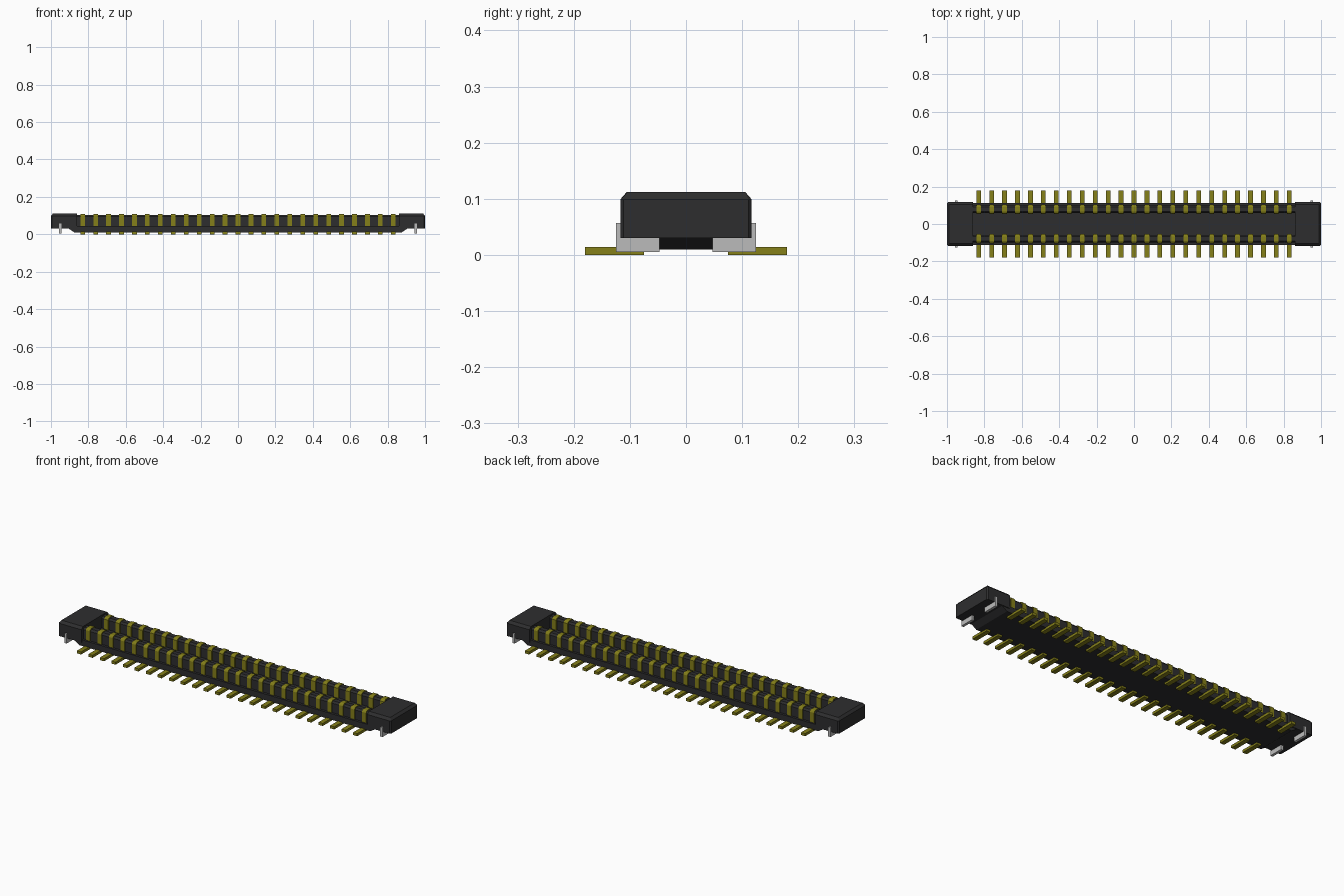
import bpy, bmesh, math

cube = bpy.data.objects.get("Cube")
if cube:
    bpy.data.objects.remove(cube, do_unlink=True)


def material(name, rgb):
    m = bpy.data.materials.new(name)
    m.diffuse_color = (*rgb, 1)
    m.use_nodes = True
    m.node_tree.nodes["Principled BSDF"].inputs["Base Color"].default_value = (*rgb, 1)
    return m


BLACK = material("black plastic", (0.027, 0.027, 0.028))
GOLD = material("dull gold", (0.235, 0.215, 0.010))
SILVER = material("silver metal", (0.50, 0.50, 0.50))


def finish(name, bm, mat):
    bmesh.ops.recalc_face_normals(bm, faces=bm.faces)
    me = bpy.data.meshes.new(name)
    bm.to_mesh(me)
    bm.free()
    me.materials.append(mat)
    ob = bpy.data.objects.new(name, me)
    bpy.context.collection.objects.link(ob)
    return ob


def add_prism(bm, points, place, a, b):
    """Extrude a closed profile from a to b; place(p, q, t) gives xyz."""
    lo = [bm.verts.new(place(p, q, a)) for p, q in points]
    hi = [bm.verts.new(place(p, q, b)) for p, q in points]
    bm.faces.new(lo)
    bm.faces.new(hi)
    n = len(points)
    for i in range(n):
        j = (i + 1) % n
        bm.faces.new((lo[i], lo[j], hi[j], hi[i]))


def add_box(bm, x0, x1, y0, y1, z0, z1):
    add_prism(bm, [(x0, y0), (x1, y0), (x1, y1), (x0, y1)],
              lambda p, q, t: (p, q, t), z0, z1)


# Base plate with sloped ends
bm = bmesh.new()
base = [(-0.875, 0.01), (0.875, 0.01), (0.905, 0.03), (0.905, 0.043),
        (-0.905, 0.043), (-0.905, 0.03)]
add_prism(bm, base, lambda p, q, t: (p, t, q), -0.113, 0.113)
finish("base_plate", bm, BLACK)

# Long walls on both sides of the channel
wall = [(0.058, 0.035), (0.100, 0.035), (0.100, 0.094), (0.092, 0.104),
        (0.066, 0.104), (0.058, 0.094)]
for side, label in ((-1, "front"), (1, "back")):
    bm = bmesh.new()
    add_prism(bm, wall, lambda p, q, t: (t, side * p, q), -0.87, 0.87)
    finish(label + "_wall", bm, BLACK)

# End blocks with chamfered tops and outer corners
for side, label in ((-1, "right"), (1, "left")):
    bm = bmesh.new()
    x0, x1 = sorted((side * 0.86, side * 1.0))
    add_box(bm, x0, x1, -0.117, 0.117, 0.03, 0.112)
    upright = [e for e in bm.edges
               if all(abs(v.co.x) > 0.99 for v in e.verts)
               and abs(e.verts[0].co.z - e.verts[1].co.z) > 0.01]
    bmesh.ops.bevel(bm, geom=upright, offset=0.006, segments=1, affect='EDGES')
    rim = [e for e in bm.edges
           if all(v.co.z > 0.11 for v in e.verts)
           and not all(abs(v.co.x) < 0.87 for v in e.verts)]
    bmesh.ops.bevel(bm, geom=rim, offset=0.013, segments=1, affect='EDGES')
    finish(label + "_end_block", bm, BLACK)

# Contacts: a hook over each wall and a flat solder lead below
PINS, PITCH, HALF = 25, 0.0692, 0.0125
hook = [(0.053, 0.040), (0.053, 0.097), (0.058, 0.104), (0.066, 0.108),
        (0.092, 0.108), (0.100, 0.104), (0.104, 0.097), (0.104, 0.043),
        (0.095, 0.043), (0.095, 0.095), (0.062, 0.095), (0.062, 0.040)]
lead = [(0.075, 0.0), (0.180, 0.0), (0.180, 0.014), (0.075, 0.014)]
for side, label in ((-1, "front"), (1, "back")):
    hooks, leads = bmesh.new(), bmesh.new()
    for i in range(PINS):
        x = (i - (PINS - 1) / 2) * PITCH
        for bm, profile in ((hooks, hook), (leads, lead)):
            add_prism(bm, profile, lambda p, q, t: (t, side * p, q),
                      x - HALF, x + HALF)
    finish(label + "_contacts", hooks, GOLD)
    finish(label + "_solder_leads", leads, GOLD)

# Metal hold-down tabs under the end blocks
tab = [(0.047, 0.005), (0.125, 0.005), (0.125, 0.057), (0.114, 0.057),
       (0.114, 0.031), (0.047, 0.031)]
for sx, xl in ((-1, "right"), (1, "left")):
    for sy, yl in ((-1, "front"), (1, "back")):
        bm = bmesh.new()
        add_prism(bm, tab, lambda p, q, t: (t, sy * p, q),
                  sx * 0.943, sx * 0.957)
        finish(f"{yl}_{xl}_hold_down_tab", bm, SILVER)
